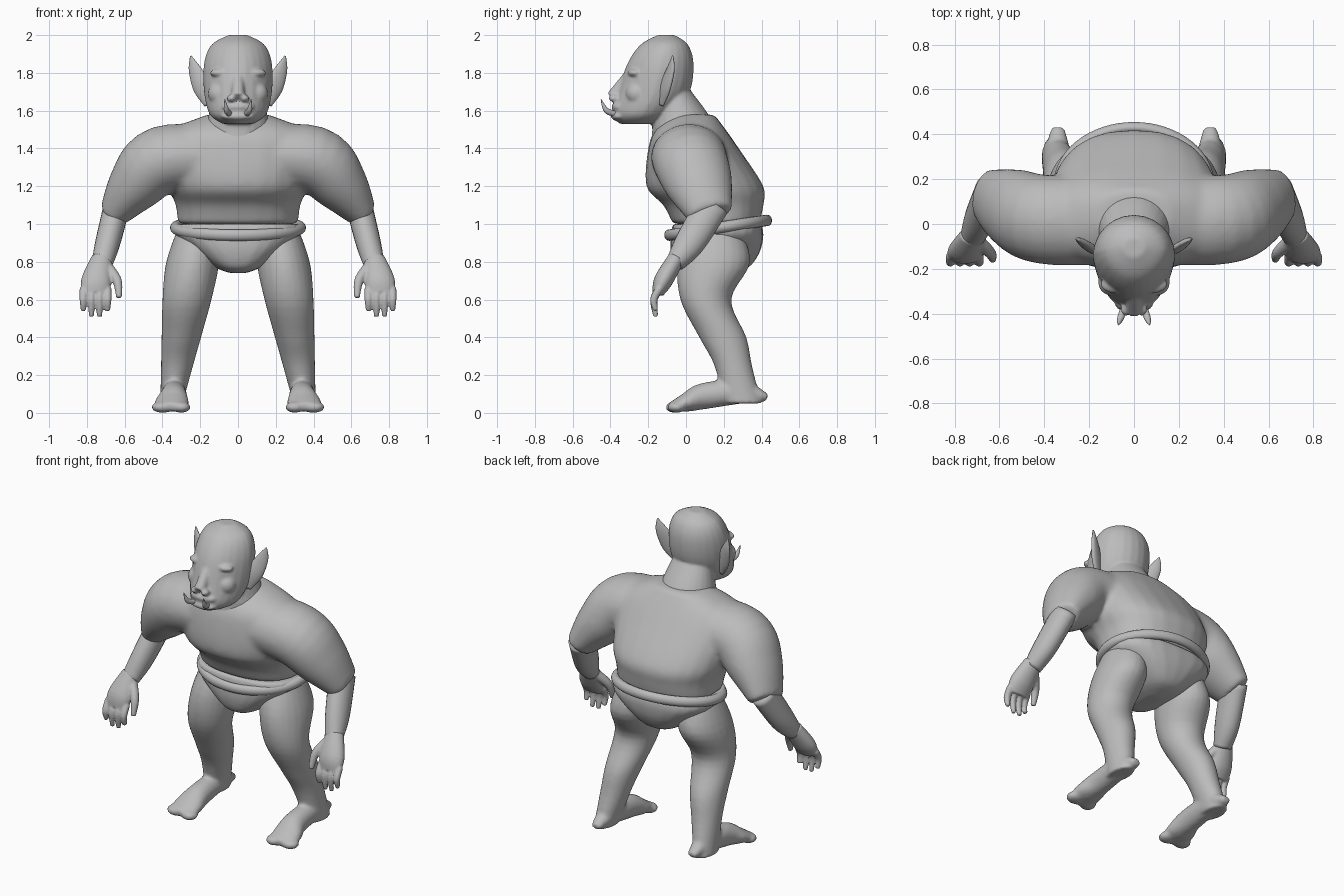
import bpy
import bmesh
from math import cos, sin, pi, copysign
from mathutils import Vector, Matrix

cube = bpy.data.objects.get("Cube")
if cube:
    bpy.data.objects.remove(cube, do_unlink=True)

GREY = (0.5, 0.5, 0.5, 1)
clay = bpy.data.materials.new("plain grey")
clay.use_nodes = True
clay.diffuse_color = GREY
for node in clay.node_tree.nodes:
    if node.type == 'BSDF_PRINCIPLED':
        node.inputs["Base Color"].default_value = GREY

ACROSS, FORWARD, UP = Vector((1, 0, 0)), Vector((0, 1, 0)), Vector((0, 0, 1))
SIDES = (("left", 1), ("right", -1))


def curve_value(before, start, end, after, t):
    """Catmull-Rom blend between start and end."""
    slope_in, slope_out = (end - before) / 2, (after - start) / 2
    ease = t * t * (3 - 2 * t)
    pull = t * (1 - t)
    return start + (end - start) * ease + pull * ((1 - t) * slope_in - t * slope_out)


def smooth_path(rows, steps=5):
    path = []
    last = len(rows) - 1
    for i in range(last):
        neighbours = rows[max(i - 1, 0)], rows[i], rows[i + 1], rows[min(i + 2, last)]
        for step in range(steps):
            path.append([curve_value(*values, step / steps) for values in zip(*neighbours)])
    path.append(rows[last])
    return path


def loft(bm, rows, side=1, reference=ACROSS, normal=None, power=1, taper=0, sides=24):
    """Skin elliptical rings (x, y, z, half width, half depth) along a path."""
    rows = smooth_path(rows)
    middles = [Vector(row[:3]) for row in rows]
    last = len(rows) - 1
    rings = []
    for i, row in enumerate(rows):
        tangent = normal or (middles[min(i + 1, last)] - middles[max(i - 1, 0)]).normalized()
        width_axis = (reference - tangent * reference.dot(tangent)).normalized()
        depth_axis = tangent.cross(width_axis)
        ring = []
        for k in range(sides):
            angle = 2 * pi * k / sides
            c, s = cos(angle), sin(angle)
            wide = copysign(abs(c) ** power, c) * (1 - taper * max(0, -s))
            deep = copysign(abs(s) ** power, s)
            point = middles[i] + width_axis * row[3] * wide + depth_axis * row[-1] * deep
            ring.append(bm.verts.new((point.x * side, point.y, point.z)))
        rings.append(ring)
    for lower, upper in zip(rings, rings[1:]):
        for k in range(sides):
            bm.faces.new((lower[k - 1], lower[k], upper[k], upper[k - 1]))
    bm.faces.new(reversed(rings[0]))
    bm.faces.new(rings[-1])


def stack(bm, levels, centre=lambda z: 0, **options):
    """Horizontal rings given as (z, half width, front y, back y)."""
    rows = [(centre(z), (front + back) / 2, z, width, (back - front) / 2)
            for z, width, front, back in levels]
    loft(bm, rows, normal=UP, **options)


def ball(bm, centre, size):
    matrix = Matrix.Translation(centre) @ Matrix.Diagonal((*size, 1))
    bmesh.ops.create_uvsphere(bm, u_segments=20, v_segments=12, radius=1, matrix=matrix)


def finish(name, bm, voxel=0, relax=4):
    """Turn the pieces into one object, blended into one skin if asked."""
    bmesh.ops.recalc_face_normals(bm, faces=bm.faces)
    for face in bm.faces:
        face.smooth = True
    mesh = bpy.data.meshes.new(name)
    bm.to_mesh(mesh)
    bm.free()
    mesh.materials.append(clay)
    obj = bpy.data.objects.new(name, mesh)
    bpy.context.collection.objects.link(obj)
    if voxel:
        remesh = obj.modifiers.new("Blend", 'REMESH')
        remesh.mode = 'VOXEL'
        remesh.voxel_size = voxel
        remesh.use_smooth_shade = True
        soften = obj.modifiers.new("Soften", 'SMOOTH')
        soften.iterations = relax


# Shirt: chest with two short sleeves blended in
bm = bmesh.new()
stack(bm, [(1, .32, -.07, .39), (1.1, .33, -.12, .41), (1.2, .37, -.21, .41),
           (1.4, .4, -.2, .28), (1.5, .35, -.16, .21), (1.58, .16, -.06, .15)], power=.85)
for label, side in SIDES:
    loft(bm, [(.1, .02, 1.36, .2, .16), (.4, .02, 1.34, .2, .18),
              (.54, .07, 1.21, .18, .15), (.66, .13, 1.05, .12, .08)], side=side, reference=FORWARD)
finish("shirt", bm, voxel=.014, relax=14)

# Head: skull and jaw, then neck running into the collar
bm = bmesh.new()
stack(bm, [(1.53, .08, -.35, -.15), (1.58, .15, -.39, -.07), (1.7, .18, -.36, .02),
           (1.85, .18, -.31, .04), (1.95, .14, -.24, .01), (2, .05, -.15, -.06)], taper=.15)
stack(bm, [(1.7, .12, -.16, .03), (1.56, .16, -.18, .13), (1.48, .17, -.18, .13), (1.36, .06, -.2, 0)])

# Nose and lips
loft(bm, [(0, -.29, 1.8, .03), (0, -.39, 1.67, .035)])
ball(bm, (0, -.35, 1.62), (.09, .045, .03))
ball(bm, (0, -.35, 1.57), (.09, .05, .025))

# Nostrils, cheeks, brows and eyelids
for label, side in SIDES:
    ball(bm, (.035 * side, -.38, 1.665), (.025, .03, .02))
    ball(bm, (.1 * side, -.26, 1.69), (.06, .06, .06))
    ball(bm, (.08 * side, -.27, 1.8), (.07, .04, .025))
    ball(bm, (.08 * side, -.29, 1.765), (.03, .02, .01))
finish("head", bm, voxel=.008, relax=6)

for label, side in SIDES:
    # Ear: upright leaf, swept back and out
    bm = bmesh.new()
    loft(bm, [(.16, -.13, 1.63, .02, .01), (.19, -.11, 1.72, .05, .02),
              (.23, -.08, 1.82, .035, .015), (.25, -.07, 1.89, .004, .004)],
         side=side, reference=ACROSS + FORWARD / 2)
    finish(label + "_ear", bm)

    # Tusk curving out of the lower lip
    bm = bmesh.new()
    loft(bm, [(.04, -.36, 1.58, .015), (.06, -.42, 1.6, .015), (.07, -.45, 1.66, .002)], side=side)
    finish(label + "_tusk", bm)

    # Forearm
    bm = bmesh.new()
    loft(bm, [(.64, .14, 1.1, .09, .07), (.69, .02, .9, .08, .066), (.72, -.06, .79, .05, .055)],
         side=side, reference=FORWARD)
    finish(label + "_forearm", bm)

    # Hand: palm, four fingers and thumb
    bm = bmesh.new()
    loft(bm, [(.72, -.05, .82, .055, .045), (.75, -.12, .7, .08, .05), (.755, -.15, .63, .07, .03)], side=side)
    for finger in range(4):
        x = .69 + .043 * finger
        tip = .54 if finger in (0, 3) else .51
        loft(bm, [(x, -.14, .66, .02), (x, -.17, .6, .02), (x, -.16, tip, .013)], side=side)
    loft(bm, [(.69, -.08, .77, .03), (.64, -.13, .7, .025), (.63, -.16, .61, .015)], side=side)
    finish(label + "_hand", bm, voxel=.007, relax=2)

    # Leg: bent at the knee and splayed outward
    bm = bmesh.new()
    stack(bm, [(1, .1, .04, .28), (.8, .14, -.04, .34), (.6, .13, -.03, .24),
               (.4, .105, .07, .32), (.25, .085, .15, .35), (.05, .06, .2, .4)],
          centre=lambda z: .36 - .15 * z, side=side)

    # Foot with a big toe beside the small ones
    loft(bm, [(.34, .43, .08, .03, .02), (.34, .3, .11, .06, .06), (.34, .1, .09, .07, .07),
              (.35, 0, .055, .09, .05), (.36, -.09, .03, .08, .02)], side=side)
    ball(bm, (.3 * side, -.06, .03), (.05, .05, .03))
    ball(bm, (.4 * side, -.05, .03), (.06, .05, .03))
    finish(label + "_leg", bm, voxel=.011, relax=6)

# Trunks narrowing to the crotch
bm = bmesh.new()
stack(bm, [(1, .33, -.07, .4), (.94, .33, -.08, .41), (.85, .23, -.08, .39),
           (.77, .12, -.05, .33), (.74, .04, .02, .22)], power=.75)
finish("trunks", bm, voxel=.012)

# Rolled waistband, higher at the back
bpy.ops.mesh.primitive_torus_add(location=(0, .17, .98), rotation=(.15, 0, 0), major_segments=64,
                                 minor_segments=16, major_radius=.33, minor_radius=.03)
waistband = bpy.context.object
waistband.name = "waistband"
waistband.scale.y = .8
waistband.data.materials.append(clay)
bpy.ops.object.shade_smooth()
